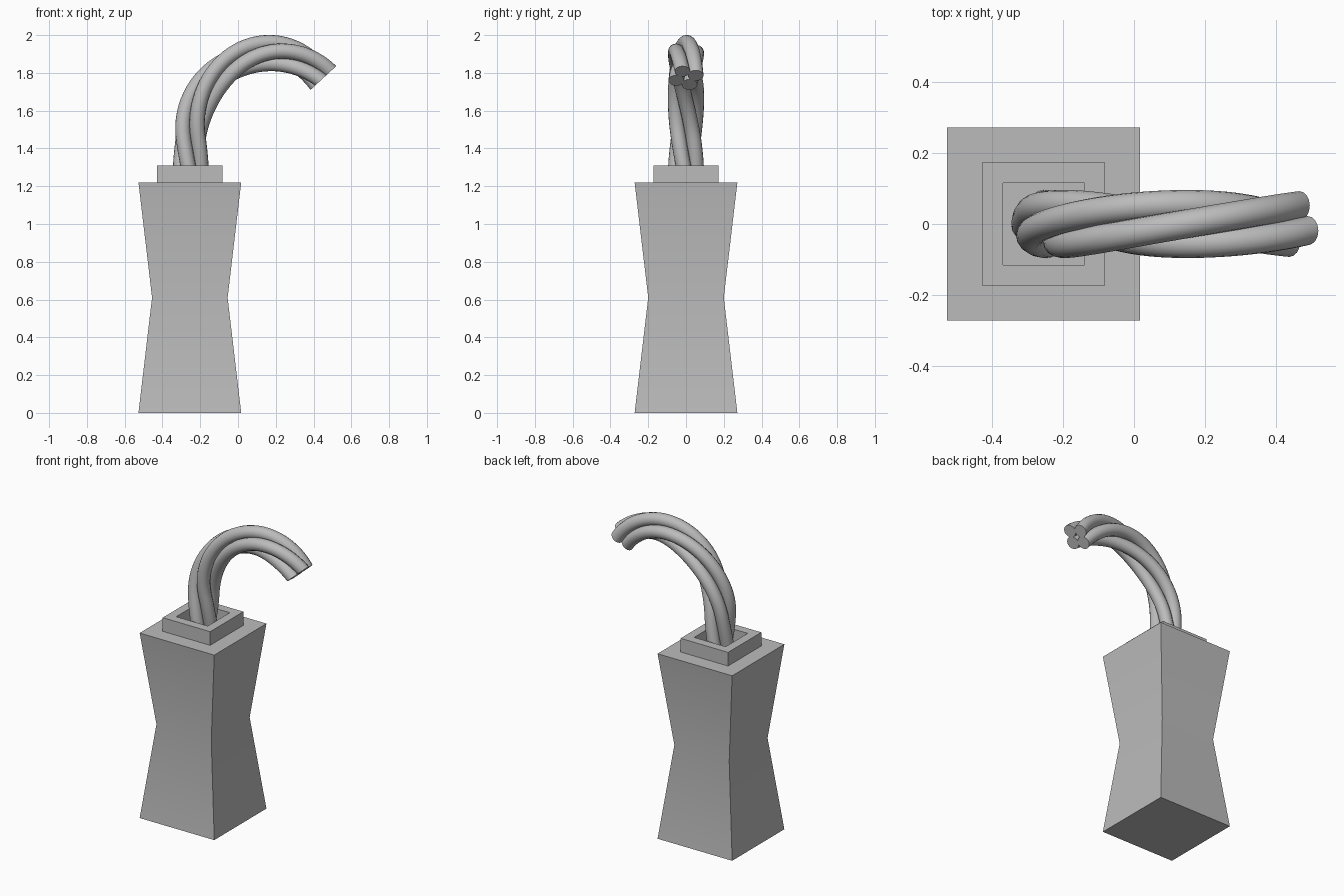
import bpy, bmesh
from math import sin, cos, pi, radians
from mathutils import Vector
from mathutils.geometry import interpolate_bezier

cube = bpy.data.objects.get("Cube")
if cube:
    bpy.data.objects.remove(cube, do_unlink=True)

grey = bpy.data.materials.new("plain grey")
grey.use_nodes = True
colour = (0.5, 0.5, 0.5, 1)
grey.diffuse_color = colour
grey.node_tree.nodes["Principled BSDF"].inputs["Base Color"].default_value = colour

CENTRE_X = -0.255
SIDES = 16


def finish(name, bm):
    """Turn the bmesh into a smooth-by-angle object."""
    bmesh.ops.recalc_face_normals(bm, faces=bm.faces)
    mesh = bpy.data.meshes.new(name)
    bm.to_mesh(mesh)
    bm.free()
    mesh.materials.append(grey)
    obj = bpy.data.objects.new(name, mesh)
    bpy.context.collection.objects.link(obj)
    bpy.ops.object.select_all(action='DESELECT')
    obj.select_set(True)
    bpy.context.view_layer.objects.active = obj
    bpy.ops.object.shade_smooth_by_angle(angle=radians(35))


def loft(name, rings, closed=False):
    """Skin a list of rings; cap the ends, or join last to first."""
    bm = bmesh.new()
    loops = [[bm.verts.new(p) for p in ring] for ring in rings]
    n = len(loops[0])
    pairs = list(zip(loops, loops[1:]))
    if closed:
        pairs.append((loops[-1], loops[0]))
    else:
        bm.faces.new(loops[0])
        bm.faces.new(loops[-1])
    for a, b in pairs:
        for i in range(n):
            j = (i + 1) % n
            bm.faces.new((a[i], a[j], b[j], b[i]))
    finish(name, bm)


def square(half, z):
    return [(CENTRE_X + sx * half, sy * half, z)
            for sx, sy in ((-1, -1), (1, -1), (1, 1), (-1, 1))]


# Waisted square body
loft("body", [square(0.272, 0), square(0.2, 0.61), square(0.272, 1.22)])

# Square collar with a square opening
loft("collar", [square(0.173, 1.22), square(0.173, 1.31),
                square(0.115, 1.31), square(0.115, 1.22)], closed=True)

# Bent centre line of the rope: straight stem, rise, then droop
base = Vector((-0.25, 0, 1.22))
rise = Vector((-0.25, 0, 1.45))
crest = Vector((0.17, 0, 1.905))
tip = Vector((0.452, 0, 1.773))
path = [base.lerp(rise, i / 8) for i in range(8)]
path += interpolate_bezier(rise, Vector((-0.25, 0, 1.7)),
                           Vector((-0.05, 0, 1.905)), crest, 25)[:-1]
path += interpolate_bezier(crest, Vector((0.28, 0, 1.905)),
                           Vector((0.385, 0, 1.85)), tip, 14)

# Distance along the line and outward direction at each point
length = [0]
for a, b in zip(path, path[1:]):
    length.append(length[-1] + (b - a).length)
outward = []
for i in range(len(path)):
    t = (path[min(i + 1, len(path) - 1)] - path[max(i - 1, 0)]).normalized()
    outward.append(Vector((-t.z, 0, t.x)))
side = Vector((0, 1, 0))

# Four strands twisted about the centre line
TWIST = radians(205)
for k in range(4):
    rings = []
    for p, s, out in zip(path, length, outward):
        a = radians(-20) + k * pi / 2 - (length[-1] - s) * TWIST
        middle = p + 0.055 * (out * cos(a) + side * sin(a))
        rings.append([middle + 0.041 * (out * cos(b) + side * sin(b))
                      for b in (2 * pi * i / SIDES for i in range(SIDES))])
    loft(f"rope_strand_{k + 1}", rings)
